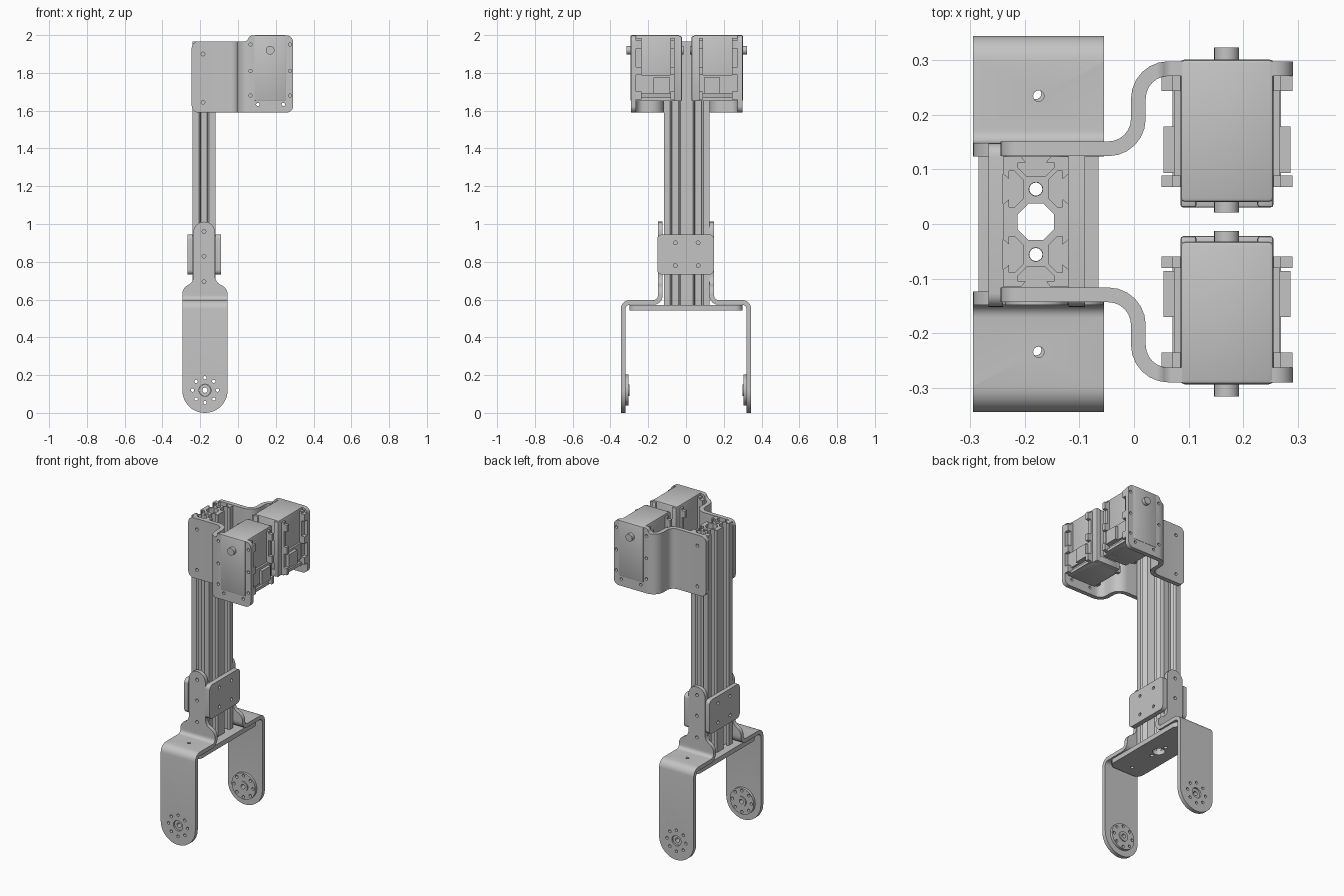
import bpy, bmesh, math
from mathutils import Vector

cube = bpy.data.objects.get("Cube")
if cube:
    bpy.data.objects.remove(cube, do_unlink=True)

gray = bpy.data.materials.new("metal gray")
gray.use_nodes = True
COLOR = (0.55, 0.55, 0.55, 1)
gray.diffuse_color = COLOR
gray.node_tree.nodes["Principled BSDF"].inputs["Base Color"].default_value = COLOR

AXES = {"x": lambda a, b, c: (c, a, b), "y": lambda a, b, c: (a, c, b), "z": lambda a, b, c: (a, b, c)}


def circle(a, b, r, n=24):
    return [(a + r * math.cos(math.tau * i / n), b + r * math.sin(math.tau * i / n)) for i in range(n)]


def fillet(pts, r, closed=True, n=6):
    """Round every corner of a polyline."""
    out = []
    for i, p in enumerate(pts):
        p = Vector(p)
        if not closed and i in (0, len(pts) - 1):
            out.append(p)
            continue
        d0 = Vector(pts[i - 1]) - p
        d1 = Vector(pts[(i + 1) % len(pts)]) - p
        half = d0.angle(d1) / 2
        cut = min(r / math.tan(half), d0.length * 0.49, d1.length * 0.49)
        rad = cut * math.tan(half)
        d0.normalize()
        d1.normalize()
        c = p + (d0 + d1).normalized() * rad / math.sin(half)
        v0, v1 = (p + d0 * cut - c).normalized(), (p + d1 * cut - c).normalized()
        out += [c + v0.slerp(v1, k / n) * rad for k in range(n + 1)]
    return out


def rect(a0, a1, b0, b1, r=0.0):
    pts = [(a0, b0), (a1, b0), (a1, b1), (a0, b1)]
    return fillet(pts, r) if r else pts


def sheet(pts, r, t):
    """Outline of a bent sheet that follows a path."""
    path = fillet(pts, r, closed=False)
    left, right = [], []
    for i, p in enumerate(path):
        d = (path[min(i + 1, len(path) - 1)] - path[max(i - 1, 0)]).normalized()
        n = Vector((-d.y, d.x)) * t / 2
        left.append(p + n)
        right.append(p - n)
    return left + right[::-1]


def prism(name, outline, axis, lo, hi, holes=(), bevel=0.0):
    """Extrude an outline with holes along an axis."""
    bm = bmesh.new()
    for loop in [outline, *holes]:
        vs = [bm.verts.new(AXES[axis](p[0], p[1], lo)) for p in loop]
        for i, v in enumerate(vs):
            bm.edges.new((vs[i - 1], v))
    if holes:
        bmesh.ops.triangle_fill(bm, edges=bm.edges[:], use_beauty=True)
    else:
        bm.faces.new(bm.verts[:])
    geo = bmesh.ops.extrude_face_region(bm, geom=bm.faces[:])["geom"]
    move = Vector(AXES[axis](0, 0, hi - lo))
    bmesh.ops.translate(bm, vec=move, verts=[g for g in geo if isinstance(g, bmesh.types.BMVert)])
    bmesh.ops.recalc_face_normals(bm, faces=bm.faces[:])
    if bevel:
        bmesh.ops.bevel(bm, geom=bm.edges[:], offset=bevel, segments=2, affect="EDGES", profile=0.5)
    me = bpy.data.meshes.new(name)
    bm.to_mesh(me)
    bm.free()
    me.materials.append(gray)
    ob = bpy.data.objects.new(name, me)
    bpy.context.collection.objects.link(ob)
    smooth(ob)
    return ob


def smooth(ob):
    bpy.ops.object.select_all(action="DESELECT")
    ob.select_set(True)
    bpy.context.view_layer.objects.active = ob
    bpy.ops.object.shade_smooth_by_angle(angle=math.radians(32))


def boolean(ob, tool, operation):
    mod = ob.modifiers.new("cut", "BOOLEAN")
    mod.object, mod.operation, mod.solver = tool, operation, "EXACT"
    bpy.context.view_layer.objects.active = ob
    bpy.ops.object.modifier_apply(modifier=mod.name)
    bpy.data.objects.remove(tool, do_unlink=True)
    smooth(ob)


def box(name, x0, x1, y0, y1, z0, z1, bevel=0.0):
    return prism(name, rect(x0, x1, min(y0, y1), max(y0, y1)), "z", z0, z1, bevel=bevel)


CX, CY = -0.18, 0.004    # column centre
HUB = (-0.175, 0.12)     # fork pivot, x and z

# Slotted aluminium column, drawn in millimetre-like units
U = 0.006
SLOT = [(-4.6, 0), (-3.1, 1.8), (-5.5, 1.8), (-5.5, 3.5), (-2.8, 6.2)]
SLOT += [(-t, d) for t, d in reversed(SLOT)]
corners = [Vector((-10, -20)), Vector((10, -20)), Vector((10, 20)), Vector((-10, 20))]
outline = []
for i, a in enumerate(corners):
    b = corners[(i + 1) % 4]
    d = (b - a).normalized()
    n = Vector((-d.y, d.x))
    outline.append(a)
    for s in range(10, round((b - a).length), 20):
        outline += [a + d * (s + t) + n * depth for t, depth in SLOT]
place = lambda p: (CX + p[0] * U, CY + p[1] * U)
bores = [[place(p) for p in loop] for loop in (circle(0, -10, 2.1, 16), circle(0, 10, 2.1, 16),
         [(6 * math.cos(k), 6 * math.sin(k)) for k in [math.pi / 8 + j * math.pi / 4 for j in range(8)]])]
prism("column", [place(p) for p in outline], "z", 0.57, 1.965, bores)

# Plate joining the two fork brackets
prism("base_plate", rect(-0.285, -0.065, -0.3, 0.3, 0.04), "z", 0.542, 0.572,
      [circle(CX, CY + y, r, 16) for y, r in ((0, 0.036), (-0.06, 0.012), (0.06, 0.012), (-0.235, 0.01), (0.235, 0.01))])

# Clamp plates on both broad sides of the column
for name, x0, x1 in (("outer_clamp_plate", -0.267, -0.24), ("inner_clamp_plate", -0.12, -0.09)):
    prism(name, rect(-0.152, 0.148, 0.732, 0.945, 0.025), "x", x0, x1,
          [circle(CY + y, z, 0.01, 12) for y in (-0.06, 0.06) for z in (0.78, 0.9)])

bolts = [circle(HUB[0] + 0.066 * math.cos(k * math.pi / 4), HUB[1] + 0.066 * math.sin(k * math.pi / 4), 0.009, 12)
         for k in range(8)]

for s, side in ((1, "back"), (-1, "front")):
    # Fork bracket: bent sheet trimmed to its front silhouette
    path = [(s * 0.3325, -0.01), (s * 0.3325, 0.585), (s * 0.1365, 0.585), (s * 0.1365, 1.02)]
    fork = prism(side + "_fork_bracket", sheet(path, 0.035, 0.025), "x", -0.32, -0.03)
    top = fillet([(-0.055, HUB[1]), (-0.055, 0.662), (-0.122, 0.69), (-0.122, 1.012), (-0.236, 1.012),
                  (-0.236, 0.69), (-0.295, 0.662), (-0.295, HUB[1])], 0.055, closed=False)
    arc = [(HUB[0] + 0.12 * math.cos(a), HUB[1] + 0.12 * math.sin(a))
           for a in [math.pi + math.pi * k / 24 for k in range(1, 24)]]
    holes = [circle(CX, z, 0.01, 12) for z in (0.695, 0.83, 0.96)] + bolts + [circle(*HUB, 0.032)]
    boolean(fork, prism("trim", arc + top, "y", -0.5, 0.5, holes), "INTERSECT")
    boolean(fork, prism("drill", circle(HUB[0], s * 0.235, 0.01, 16), "z", 0.5, 0.65), "DIFFERENCE")

    # Pivot horn on the inner face of the leg
    y0, y1 = sorted((s * 0.304, s * 0.321))
    prism(side + "_pivot_horn", circle(*HUB, 0.082, 48), "y", y0, y1, bolts + [circle(*HUB, 0.03)])
    y0, y1 = sorted((s * 0.298, s * 0.335))
    prism(side + "_pivot_bush", circle(*HUB, 0.031), "y", y0, y1, [circle(*HUB, 0.014, 16)])

    # Motor bracket: S-bent sheet with rounded corners
    Y = lambda v: CY + s * v
    path = [(-0.26, Y(0.134)), (0.008, Y(0.134)), (0.008, Y(0.281)), (0.31, Y(0.281))]
    arm = prism(side + "_motor_bracket", sheet(path, 0.055, 0.027), "z", 1.55, 2.02)
    holes = [circle(-0.185, z, 0.01, 12) for z in (1.645, 1.9)]
    holes += [circle(x, z, 0.009, 12) for x in (0.066, 0.275) for z in (1.68, 1.81, 1.95)]
    holes += [circle(x, 1.633, 0.009, 12) for x in (0.105, 0.24)]
    trim = fillet([(-0.245, 1.59), (0.292, 1.59), (0.292, 1.998), (0.06, 1.998), (0.05, 1.967), (-0.245, 1.967)], 0.035)
    boolean(arm, prism("trim", trim, "y", -0.5, 0.5, holes), "INTERSECT")

    # Motor: body, end cap with raised corners, shaft and rear idler
    box(side + "_motor_body", 0.085, 0.256, Y(0.036), Y(0.298), 1.65, 2.0, 0.008)
    for x0, x1 in ((0.085, 0.115), (0.226, 0.256)):
        box(side + "_motor_cap_corner", x0, x1, Y(0.026), Y(0.062), 1.65, 1.995, 0.006)
    box(side + "_motor_cap_foot", 0.1, 0.24, Y(0.026), Y(0.062), 1.65, 1.69, 0.004)
    for name, a, b, r in (("shaft", 0.28, 0.32, 0.023), ("idler", 0.017, 0.06, 0.023)):
        y0, y1 = sorted((Y(a), Y(b)))
        prism(side + "_motor_" + name, circle(0.17, 1.92, r), "y", y0, y1)

    # Mounting ribs, tabs and connector housings on both motor sides
    for x, d in ((0.085, -1), (0.256, 1)):
        def block(name, out, a, b, z0, z1):
            xs = sorted((x - d * 0.01, x + d * out))
            box(side + "_motor_" + name, *xs, Y(a), Y(b), z0, z1)
        for a, b in ((0.24, 0.268), (0.064, 0.085)):
            block("rib", 0.014, a, b, 1.66, 1.985)
            for z in (1.68, 1.81, 1.95):
                block("tab", 0.035, a, b, z - 0.022, z + 0.022)
        block("connector", 0.031, 0.09, 0.175, 1.69, 1.775)
        block("connector_base", 0.012, 0.085, 0.24, 1.69, 1.79)
        block("lower_lip", 0.014, 0.064, 0.268, 1.652, 1.67)
